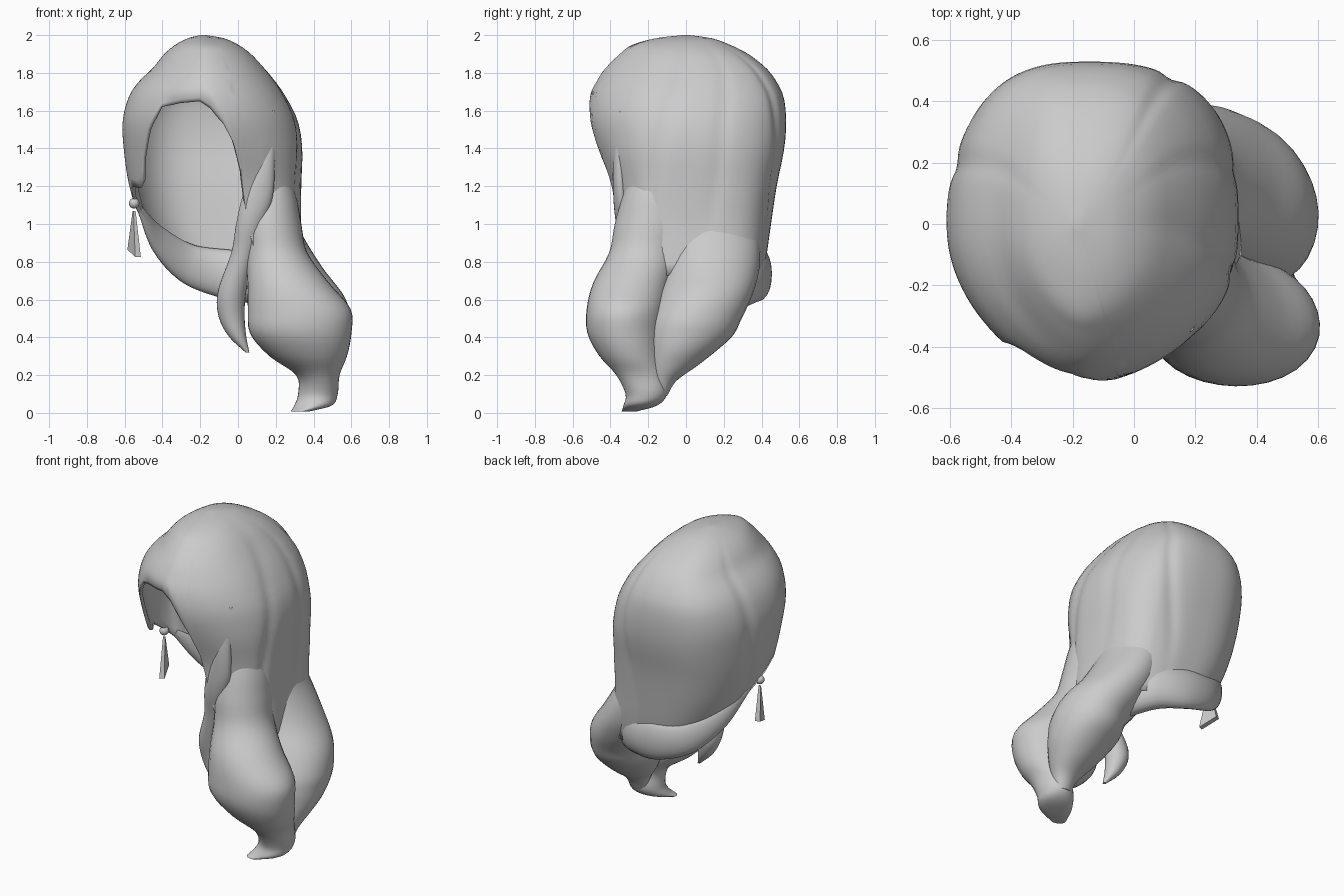
import bpy, bmesh, math
from mathutils import Vector

if "Cube" in bpy.data.objects:
    bpy.data.objects.remove(bpy.data.objects["Cube"])

grey = bpy.data.materials.new("soft_grey")
grey.diffuse_color = (0.6, 0.6, 0.6, 1)
grey.use_nodes = True
grey.node_tree.nodes["Principled BSDF"].inputs["Base Color"].default_value = grey.diffuse_color


def curve(keys, t):
    """Smooth value(s) through sorted (t, a, b, ...) keys."""
    t = min(max(t, keys[0][0]), keys[-1][0])
    i = 0
    while i < len(keys) - 2 and t > keys[i + 1][0]:
        i += 1
    p, q = keys[i], keys[i + 1]
    o, r = keys[max(i - 1, 0)], keys[min(i + 2, len(keys) - 1)]
    h = q[0] - p[0]
    u = (t - p[0]) / h
    out = []
    for k in range(1, len(p)):
        m0 = (q[k] - o[k]) / (q[0] - o[0]) * h
        m1 = (r[k] - p[k]) / (r[0] - p[0]) * h
        out.append((2*u**3 - 3*u*u + 1) * p[k] + (u**3 - 2*u*u + u) * m0
                   + (3*u*u - 2*u**3) * q[k] + (u**3 - u*u) * m1)
    return out


def finish(name, bm, angle=50):
    bmesh.ops.recalc_face_normals(bm, faces=bm.faces)
    me = bpy.data.meshes.new(name)
    bm.to_mesh(me)
    bm.free()
    ob = bpy.data.objects.new(name, me)
    bpy.context.collection.objects.link(ob)
    me.materials.append(grey)
    bpy.ops.object.select_all(action='DESELECT')
    ob.select_set(True)
    bpy.context.view_layer.objects.active = ob
    if angle:
        bpy.ops.object.shade_smooth_by_angle(angle=math.radians(angle))
    return ob


def bridge(bm, rings, caps=True):
    n = len(rings[0])
    for a, b in zip(rings, rings[1:]):
        for i in range(n):
            bm.faces.new((a[i], a[(i + 1) % n], b[(i + 1) % n], b[i]))
    if caps:
        bm.faces.new(rings[0])
        bm.faces.new(rings[-1])


# Cap: horizontal sections as (z, left, right, front, back)
SECTIONS = [
    (0.60, -0.26, 0.36, -0.34, 0.37), (0.80, -0.40, 0.35, -0.37, 0.42),
    (1.00, -0.51, 0.335, -0.39, 0.45), (1.20, -0.575, 0.335, -0.42, 0.48),
    (1.40, -0.605, 0.34, -0.485, 0.52), (1.55, -0.61, 0.315, -0.52, 0.53),
    (1.68, -0.575, 0.25, -0.51, 0.515), (1.76, -0.52, 0.195, -0.47, 0.475),
    (1.82, -0.455, 0.145, -0.43, 0.43), (1.90, -0.39, 0.07, -0.35, 0.33),
    (1.95, -0.33, 0.0, -0.28, 0.23), (1.985, -0.26, -0.08, -0.15, 0.13),
    (2.00, -0.20, -0.17, -0.02, 0.02)]
# Lower rim of the cap as (angle, z): face opening, sideburn, nape, right side
RIM = [(-69, .75), (-70, 1.1), (-71, 1.28), (-75, 1.43), (-80, 1.53), (-88, 1.61),
       (-98, 1.65), (-114, 1.64), (-128, 1.62), (-137, 1.5), (-144, 1.35),
       (-148, 1.23), (-154, 1.19), (-165, 1.2), (-180, 1.12), (-195, 1.0), (-210, .9),
       (-230, .78), (-250, .69), (-270, .65), (-300, .64), (-360, .72), (-400, .75),
       (-429, .75)]
# Grooves between strands: (angle at the bottom, angle at the top, depth)
GROOVES = [(-38, 5, .025), (0, 25, .02), (80, 50, .022), (172, 155, .025)]


def cap_point(deg, z, rim):
    l, r, f, b = curve(SECTIONS, z)
    a = math.radians(deg)
    c, s = math.cos(a), math.sin(a)
    # flatter front left, fuller back and lower right side
    low_right = max(0, c) * max(0, min(1, (1.5 - z) / .35))
    e = 2 / (2.2 + .4 * s + .17 * c + .6 * low_right * max(0, min(1, (c - .3) * 4)))
    k = 1.0
    t = (z - 0.7) / 1.3
    fade = max(0, min(1, 2.5 * t, (2 - z) * 5))
    for low, high, depth in GROOVES:
        d = (deg - (low + (high - low) * t) + 180) % 360 - 180
        k -= depth * math.exp(-(d / 4.5) ** 2) * fade
    if -130 < deg < -76:                     # fringe curls in over the face
        k -= .06 * max(0, 1 - (z - rim) / .12) ** 2 * min(1, (-76 - deg) / 10, (deg + 130) / 8)
    x = (l + r) / 2 + (r - l) / 2 * k * math.copysign(abs(c) ** e, c)
    y = (f + b) / 2 + (b - f) / 2 * k * math.copysign(abs(s) ** e, s)
    return x, y, z


columns = []
for (a0, z0), (a1, z1) in zip(RIM, RIM[1:]):
    steps = max(2, round(abs(a1 - a0) / 2.5), round(abs(z1 - z0) / 0.06))
    columns += [(a0 + (a1 - a0) * i / steps, z0 + (z1 - z0) * i / steps)
                for i in range(steps)]
bm = bmesh.new()
ROWS = 30
rings = []
for j in range(ROWS + 1):
    s = math.sin(j / ROWS * math.pi / 2)
    rings.append([bm.verts.new(cap_point(a, z + (2.0 - z) * s, z)) for a, z in columns])
bridge(bm, rings, caps=False)
bm.faces.new(rings[-1])
cap = finish("hair_cap", bm)
shell = cap.modifiers.new("thickness", 'SOLIDIFY')
shell.thickness = 0.02
shell.offset = -1


def lock(name, keys, sides=32, steps=44, twist=0.0, ridge=0.0):
    """Lock of hair from horizontal sections (t, x, y, z, rx, ry)."""
    bm = bmesh.new()
    rings = []
    for j in range(steps + 1):
        t = keys[0][0] + (keys[-1][0] - keys[0][0]) * j / steps
        x, y, z, rx, ry = curve(keys, t)
        ring = []
        for i in range(sides):
            a = 2 * math.pi * i / sides
            k = 1 + ridge * math.cos(3 * a + twist * t)
            ring.append(bm.verts.new((x + max(rx, .004) * k * math.cos(a),
                                      y + max(ry, .004) * k * math.sin(a), z)))
        rings.append(ring)
    bridge(bm, rings)
    return finish(name, bm)


# Large front lobe of the tail, ending in a flick
lock("tail_front_lobe", [
    (0, .18, -.18, 1.3, .07, .10), (1, .18, -.17, 1.15, .125, .165),
    (2, .175, -.18, 1.0, .158, .20), (3, .20, -.22, .85, .165, .19),
    (4, .265, -.29, .69, .215, .205), (5, .325, -.32, .55, .272, .21),
    (6, .335, -.32, .42, .268, .205), (7, .375, -.29, .30, .205, .17),
    (8, .425, -.24, .20, .115, .13), (9, .425, -.21, .10, .105, .11),
    (10, .40, -.24, .04, .10, .09), (11, .33, -.30, .008, .05, .04)],
    twist=.35, ridge=.02)
# Rear lobe of the tail
lock("tail_rear_lobe", [
    (0, .17, .11, 1.2, .07, .10), (1, .17, .12, 1.08, .12, .19),
    (2, .175, .14, .94, .165, .24), (3, .24, .14, .77, .205, .245),
    (4, .325, .095, .62, .235, .25), (5, .385, .05, .50, .215, .24),
    (6, .395, .02, .41, .205, .225), (7, .41, -.02, .33, .175, .18),
    (8, .42, -.07, .25, .13, .13), (9, .43, -.12, .17, .08, .07),
    (10, .43, -.14, .09, .05, .04)], twist=.35, ridge=.02)
# Curled lock hanging beside the face
lock("front_lock", [
    (0, .185, -.33, 1.6, .012, .02), (1, .145, -.35, 1.35, .05, .035),
    (2, .105, -.345, 1.15, .08, .04), (3, .065, -.32, 1.0, .075, .05),
    (4, .03, -.28, .85, .065, .055), (5, -.03, -.23, .65, .075, .07),
    (6, -.035, -.20, .52, .07, .07), (7, -.005, -.20, .41, .048, .05),
    (8, .05, -.21, .32, .01, .012)], sides=24)


def sweep(name, keys, sides=20, steps=36):
    """Tapered round sweep along keys (t, x, y, z, width, height)."""
    bm = bmesh.new()
    rings = []
    for j in range(steps + 1):
        t = keys[-1][0] * j / steps
        p = curve(keys, t)
        ahead, behind = curve(keys, t + .05), curve(keys, t - .05)
        d = (Vector(ahead[:3]) - Vector(behind[:3])).normalized()
        side = d.cross(Vector((0, 0, 1))).normalized()
        up = side.cross(d)
        rings.append([bm.verts.new(Vector(p[:3])
                      + side * p[3] * math.cos(2 * math.pi * i / sides)
                      + up * p[4] * math.sin(2 * math.pi * i / sides))
                      for i in range(sides)])
    bridge(bm, rings)
    return finish(name, bm)


# Rolled hair gathered along the nape into the tail
sweep("nape_roll", [
    (0, -.52, .10, 1.08, .012, .02), (1, -.42, .25, .92, .035, .07),
    (2, -.26, .365, .79, .05, .105), (3, -.06, .395, .735, .06, .13),
    (4, .12, .32, .71, .085, .14), (5, .27, .17, .64, .09, .13)])

# Earring: round stud and flat tapered pendant
bm = bmesh.new()
bmesh.ops.create_uvsphere(bm, u_segments=20, v_segments=12, radius=0.028)
bmesh.ops.translate(bm, verts=bm.verts, vec=(-.55, .03, 1.11))
finish("earring_stud", bm)

bm = bmesh.new()
bmesh.ops.create_cube(bm, size=1)
along, across = Vector((-.36, .93, 0)), Vector((.93, .36, 0))
for v in bm.verts:
    top = v.co.z > 0
    w, d = (.012, .012) if top else (.115, .032)
    z = 1.07 if top else .845 + .04 * v.co.y
    v.co = Vector((-.55, .03, z)) + along * v.co.y * w + across * v.co.x * d
finish("earring_pendant", bm, angle=0)
